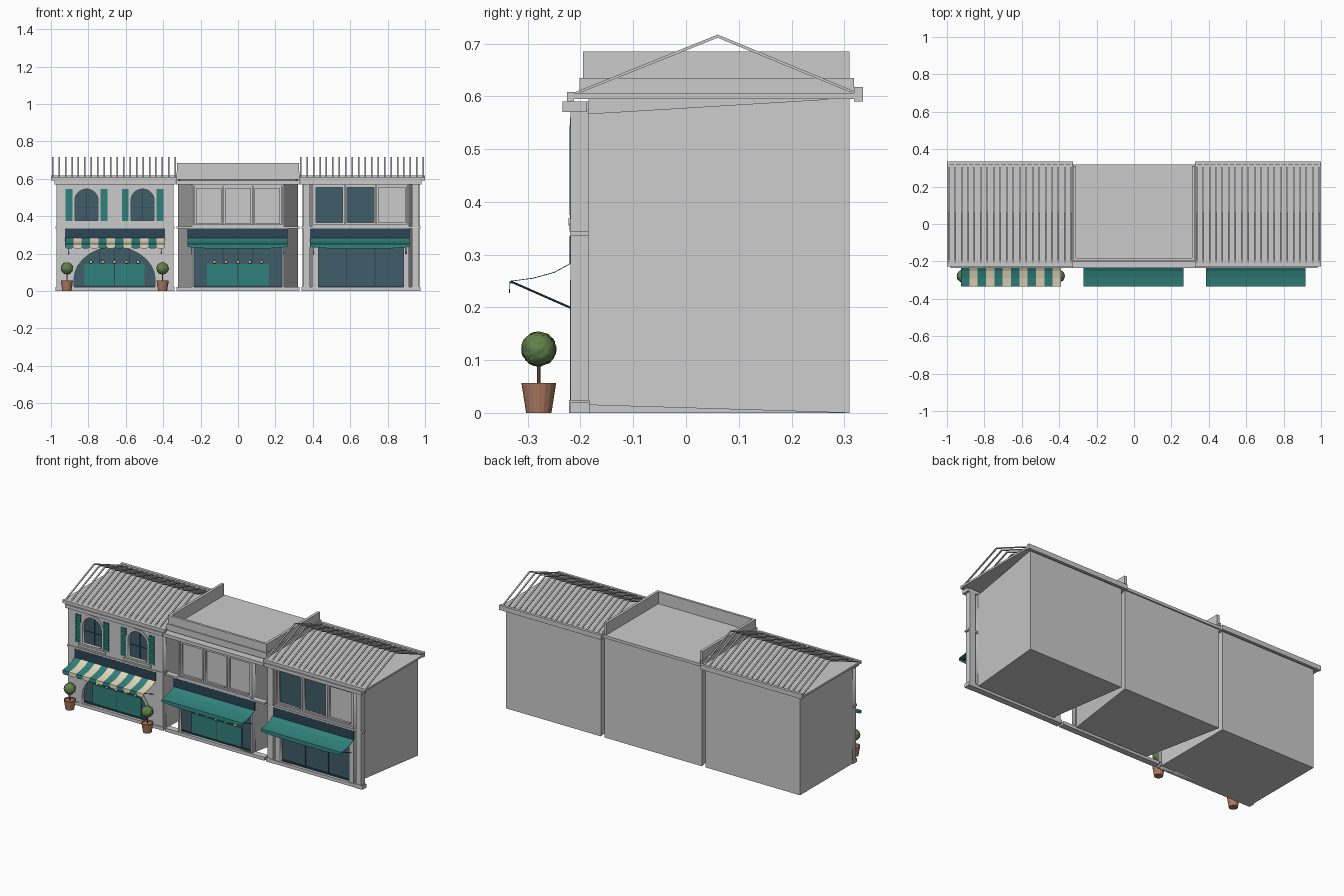
import bpy, bmesh, math, random
from mathutils import Vector

if "Cube" in bpy.data.objects:
    bpy.data.objects.remove(bpy.data.objects["Cube"])
random.seed(4)

def mat(name, r, g, b):
    m = bpy.data.materials.new(name)
    m.diffuse_color = (r, g, b, 1)
    m.use_nodes = True
    m.node_tree.nodes["Principled BSDF"].inputs["Base Color"].default_value = m.diffuse_color
    return m

TEAL = mat("teal", .03, .22, .20)
NAVY = mat("navy", .025, .06, .09)
GLASS = mat("glass", .05, .11, .14)
CREAM = mat("cream", .75, .68, .50)
CLAY = mat("terracotta", .42, .20, .12)
LEAF = mat("leaf", .12, .22, .07)
BARK = mat("bark", .2, .12, .07)

def finish(name, bm, m=None, smooth=False):
    me = bpy.data.meshes.new(name)
    bm.to_mesh(me)
    bm.free()
    o = bpy.data.objects.new(name, me)
    bpy.context.collection.objects.link(o)
    if m:
        me.materials.append(m)
    for p in me.polygons:
        p.use_smooth = smooth
    return o

def boxes(name, dims, m=None):
    """One object from a list of (x0, x1, y0, y1, z0, z1)."""
    bm = bmesh.new()
    for x0, x1, y0, y1, z0, z1 in dims:
        vs = bmesh.ops.create_cube(bm, size=1)["verts"]
        for v in vs:
            v.co = Vector(((x0 + x1) / 2 + v.co.x * (x1 - x0), (y0 + y1) / 2 + v.co.y * (y1 - y0),
                           (z0 + z1) / 2 + v.co.z * (z1 - z0)))
    return finish(name, bm, m)

def rect(x0, x1, z0, z1):
    return [(x0, z0), (x1, z0), (x1, z1), (x0, z1)]

def arch(cx, hw, z0, spring, rise, n=14):
    top = [(cx + hw * math.cos(math.pi * i / n), spring + rise * math.sin(math.pi * i / n)) for i in range(n + 1)]
    return [(cx - hw, z0), (cx + hw, z0)] + top

def plate(name, loops, y0, y1, m=None):
    """Flat upright panel with holes, from outlines in x and z."""
    cu = bpy.data.curves.new(name, 'CURVE')
    cu.dimensions, cu.fill_mode, cu.extrude = '2D', 'BOTH', (y1 - y0) / 2
    for pts in loops:
        s = cu.splines.new('POLY')
        s.points.add(len(pts) - 1)
        s.use_cyclic_u = True
        for p, (x, z) in zip(s.points, pts):
            p.co = (x, z, 0, 1)
    o = bpy.data.objects.new(name, cu)
    bpy.context.collection.objects.link(o)
    o.location.y, o.rotation_euler.x = (y0 + y1) / 2, math.pi / 2
    if m:
        cu.materials.append(m)
    return o

def rods(name, segs, r, m=None):
    bm = bmesh.new()
    for a, b in segs:
        a, b = Vector(a), Vector(b)
        vs = bmesh.ops.create_cone(bm, segments=6, radius1=r, radius2=r, depth=(b - a).length, cap_ends=True)["verts"]
        q = (b - a).to_track_quat('Z', 'Y')
        for v in vs:
            v.co = q @ v.co + (a + b) / 2
    return finish(name, bm, m)

F, B = -.216, -.185   # facade front and back planes

# Bodies (the middle and right ones narrow towards the front), plinths and bands
for tag, x0, x1, f0, f1, fz0, fz1 in (("left", -.97, -.345, -.97, -.345, 0, .597),
                                      ("middle", -.322, .322, -.24, .24, .015, .565),
                                      ("right", .345, .97, .4, .912, .015, .567)):
    body = boxes(tag + "_body", [(x0, x1, B, .31, 0, .597)])
    for v in body.data.vertices:
        if v.co.y < 0:
            v.co.x = f0 if v.co.x < (x0 + x1) / 2 else f1
            v.co.z = fz0 if v.co.z < .3 else fz1
    boxes(tag + "_plinth", [(x0 - .006, x1 + .006, -.22, -.183, 0, .02)])
    boxes(tag + "_string_course", [(x0 - .006, x1 + .006, -.22, -.185, .335, .345)])
    boxes(tag + "_cornice", [(x0 - .01, x1 + .01, -.234, -.188, .57, .59)])

# Open ribbed gable roofs over flat slabs
for tag, x0, x1 in (("left", -1, -.326), ("right", .326, 1)):
    boxes(tag + "_roof_slab", [(x0, x1, -.222, .335, .595, .606)])
    boxes(tag + "_gutters", [(x0, x1, -.226, -.212, .59, .608), (x0, x1, .318, .335, .59, .618)])
    bm = bmesh.new()
    prof = [(-.222, .603), (.06, .717), (.335, .603), (.335, .598), (.06, .711), (-.222, .598)]
    for i in range(20):
        x = x0 + .009 + i * (x1 - x0 - .018) / 19
        lo, hi = ([bm.verts.new((x + d, y, z)) for y, z in prof] for d in (-.004, .004))
        bm.faces.new(lo[::-1])
        bm.faces.new(hi)
        for k in range(6):
            j = (k + 1) % 6
            bm.faces.new((lo[k], lo[j], hi[j], hi[k]))
    finish(tag + "_roof_ribs", bm)

# Middle flat roof, parapet on front and sides, open at the back
boxes("flat_roof", [(-.328, .328, -.202, .318, .597, .614)])
boxes("parapet", [(-.325, .325, -.195, -.181, .61, .685), (-.325, -.309, -.181, .31, .61, .685),
                  (.309, .325, -.181, .31, .61, .685)])
boxes("parapet_band", [(-.328, .328, -.202, -.19, .61, .635), (-.33, -.32, -.202, .318, .61, .635),
                       (.32, .33, -.202, .318, .61, .635)])

# Facades with openings
WIN = (-.81, -.51)
plate("left_facade", [rect(-.97, -.345, 0, .59), arch(-.66, .222, .02, .06, .18)]
      + [arch(c, .068, .37, .485, .066) for c in WIN], F, B)
plate("middle_facade", [rect(-.245, .245, 0, .575), rect(-.235, .235, .02, .24), rect(-.235, .235, .35, .56)], F, B)
plate("right_facade", [rect(.395, .915, 0, .575), rect(.43, .885, .02, .24), rect(.405, .905, .355, .565)], F, B)

# Left arched windows, sills and shutters
for n, c in enumerate(WIN):
    plate(f"arched_glass_{n}", [arch(c, .069, .37, .485, .067)], -.195, -.189, GLASS)
    plate(f"arched_trim_{n}", [arch(c, .076, .365, .485, .075), arch(c, .062, .378, .485, .06)], -.22, -.2)
    boxes(f"glazing_bars_{n}", [(c - .002, c + .002, -.199, -.194, .37, .548), (c - .066, c + .066, -.199, -.194, .445, .449)], NAVY)
    boxes(f"sill_{n}", [(c - .09, c + .09, -.223, -.21, .355, .369)])
    parts = []
    for s in (-1, 1):
        a = c + s * .093
        parts += [(a - .018, a + .018, -.218, -.214, .375, .545)]
        parts += [(a + d - .003, a + d + .003, -.221, -.217, .375, .545) for d in (-.015, .015)]
        parts += [(a - .015, a + .015, -.2205, -.217, z, z + .012) for z in [.377 + .0165 * k for k in range(10)]]
    boxes(f"shutters_{n}", parts, TEAL)

# Upper casements of middle and right buildings
def casements(tag, x0, x1, z0, z1, glazing):
    w = (x1 - x0) / 3
    for i in range(3):
        a, b = x0 + i * w, x0 + (i + 1) * w
        plate(f"{tag}_casement_{i}", [rect(a + .002, b - .002, z0, z1), rect(a + .012, b - .012, z0 + .012, z1 - .012)], -.21, -.194)
        plate(f"{tag}_pane_{i}", [rect(a + .008, b - .008, z0 + .008, z1 - .008)], -.198, -.195, glazing[i])
    boxes(tag + "_sill", [(x0 - .01, x1 + .01, -.221, -.2, z0 - .006, z0 + .004)])

casements("middle", -.235, .235, .35, .56, (None,) * 3)
casements("right", .405, .905, .355, .565, (GLASS, GLASS, None))

# Free-standing corner pilasters of the right building
boxes("right_pilasters", [(a, a + .036, -.219, B, 0, .575) for a in (.348, .931)]
      + [(a, a + .042, -.222, -.183, 0, .024) for a in (.343, .928)])

# Shop fronts
plate("arched_shop_glass", [arch(-.66, .223, .02, .06, .181)], -.195, -.189, GLASS)
plate("arched_shop_trim", [arch(-.66, .235, .02, .06, .192), arch(-.66, .217, .02, .06, .175)], -.22, -.2)
boxes("middle_shop_glass", [(-.236, .236, -.195, -.189, .02, .24)], GLASS)
boxes("right_shop_glass", [(.429, .886, -.195, -.189, .02, .24)], GLASS)
for tag, c, h in (("left", -.66, .16), ("middle", 0, .165)):
    boxes(tag + "_door_panels", [(c - h, c - .002, -.202, -.194, .03, .145), (c + .002, c + h, -.202, -.194, .03, .145)], TEAL)
    bm = bmesh.new()
    for i in range(5):
        for v in bmesh.ops.create_uvsphere(bm, u_segments=10, v_segments=6, radius=.009)["verts"]:
            v.co += Vector((c + (i - 2) * .063, -.206, .155))
    finish(tag + "_lamps", bm, CREAM, True)
for tag, c, h, ws in (("left", -.66, .215, (-.08, 0, .08)), ("middle", 0, .235, (-.235, -.08, 0, .08, .235)),
                      ("right", .657, .228, (-.228, -.076, .076, .228))):
    boxes(tag + "_shop_mullions", [(c + d - .003, c + d + .003, -.199, -.194, .02, .225) for d in ws]
          + [(c - h, c + h, -.203, -.194, .02, .028)], NAVY)

# Signs, awnings and their arms
def awning(tag, x0, x1, n, mats):
    prof = [(-.217, .285), (-.25, .267), (-.29, .256), (-.334, .25), (-.335, .235)]
    w = (x1 - x0) / n
    for k, m in enumerate(mats):
        bm = bmesh.new()
        for i in range(k, n, len(mats)):
            a, b = x0 + i * w, x0 + (i + 1) * w
            rows = [(bm.verts.new((a, y, z)), bm.verts.new((b, y, z))) for y, z in prof]
            for p, q in zip(rows, rows[1:]):
                bm.faces.new((p[0], q[0], q[1], p[1]))
            # valance tongue
            t = [bm.verts.new((a + w * u, -.335, z)) for u, z in ((.2, .227), (.8, .227))]
            bm.faces.new((rows[-1][0], t[0], t[1], rows[-1][1]))
        o = finish(f"{tag}_awning_{k}", bm, m)
        o.modifiers.new("cloth", 'SOLIDIFY').thickness = .0015
    rods(tag + "_awning_arms", [((x, -.332, .249), (x, F, .198)) for x in (x0 + .02, x1 - .02)]
         + [((x0, -.332, .247), (x1, -.332, .247))], .002, NAVY)
    boxes(tag + "_sign", [(x0, x1, -.221, -.214, .283, .335)], NAVY)

awning("left", -.925, -.39, 12, (TEAL, CREAM))
awning("middle", -.27, .265, 1, (TEAL,))
awning("right", .385, .918, 1, (TEAL,))

# Potted topiary trees
for n, x in enumerate((-.915, -.403)):
    bm = bmesh.new()
    rings = []
    for r, z in ((.024, 0), (.033, .057), (.029, .057), (.028, .05)):
        rings.append([bm.verts.new((x + r * math.cos(t * math.pi / 8), -.279 + r * math.sin(t * math.pi / 8), z)) for t in range(16)])
    for p, q in zip(rings, rings[1:]):
        for k in range(16):
            j = (k + 1) % 16
            bm.faces.new((p[k], p[j], q[j], q[k]))
    bm.faces.new(rings[0][::-1])
    bm.faces.new(rings[-1])
    finish(f"pot_{n}", bm, CLAY)
    rods(f"trunk_{n}", [((x, -.279, .045), (x, -.279, .1))], .003, BARK)
    bm = bmesh.new()
    for v in bmesh.ops.create_icosphere(bm, subdivisions=4, radius=1)["verts"]:
        v.co = v.co * random.uniform(.03, .034) + Vector((x, -.279, .121))
    finish(f"topiary_{n}", bm, LEAF, True)
